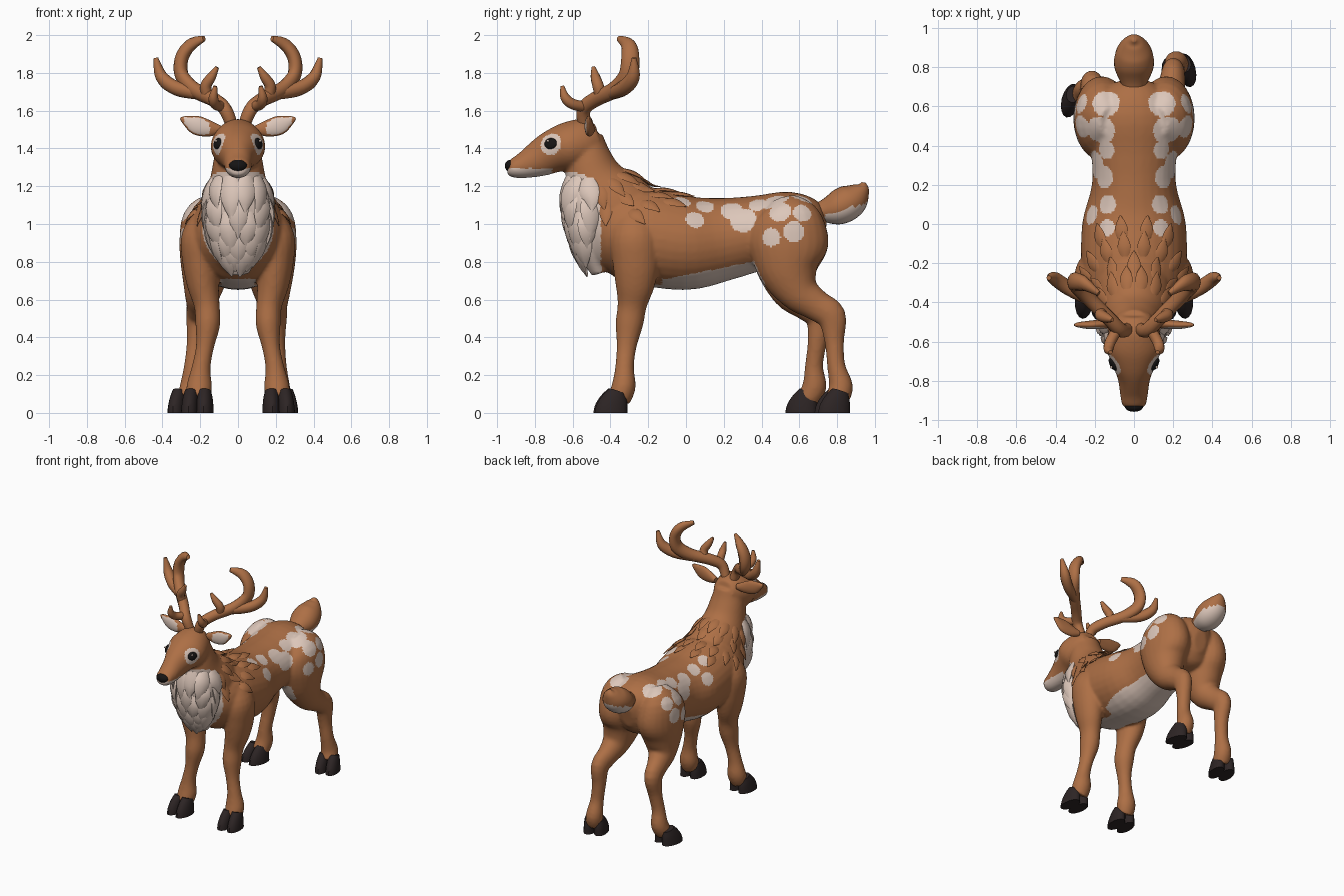
import bpy
import bmesh
from math import sin, cos, pi, radians
from mathutils import Vector, Matrix
from mathutils.bvhtree import BVHTree

cube = bpy.data.objects.get("Cube")
if cube:
    bpy.data.objects.remove(cube, do_unlink=True)


def material(name, rgb):
    mat = bpy.data.materials.new(name)
    mat.use_nodes = True
    mat.diffuse_color = (*rgb, 1)
    shader = mat.node_tree.nodes["Principled BSDF"]
    shader.inputs["Base Color"].default_value = (*rgb, 1)
    shader.inputs["Roughness"].default_value = 0.8
    return mat


BROWN = material("coat_brown", (0.42, 0.16, 0.06))
CREAM = material("fur_cream", (0.72, 0.57, 0.49))
DARK = material("hoof_dark", (0.026, 0.018, 0.018))
BLACK = material("eye_black", (0.008, 0.007, 0.007))


def spline(points, steps):
    """Catmull-Rom through rows of x, y, z, half width, half depth."""
    pts = [Vector(p) for p in points]
    pts = [pts[0]] + pts + [pts[-1]]
    out = []
    for a, b, c, d in zip(pts, pts[1:], pts[2:], pts[3:]):
        for k in range(steps):
            t = k / steps
            out.append((b * 2 + (c - a) * t + (a * 2 - b * 5 + c * 4 - d) * t ** 2
                        + (b * 3 - a - c * 3 + d) * t ** 3) / 2)
    return out + [pts[-1]]


def tube(bm, points, side=(1, 0, 0), sides=16, steps=4):
    """Closed elliptical tube along a smooth path."""
    path = spline(points, steps)
    rings = []
    for i, p in enumerate(path):
        after, before = path[min(i + 1, len(path) - 1)], path[max(i - 1, 0)]
        along = Vector((after - before)[:3]).normalized()
        across = Vector(side)
        across = (across - along * across.dot(along)).normalized()
        up = along.cross(across)
        w, h = max(p[3], 0.003), max(p[4], 0.003)
        angles = [2 * pi * k / sides for k in range(sides)]
        rings.append([bm.verts.new(Vector(p[:3]) + across * w * cos(a) + up * h * sin(a))
                      for a in angles])
    for low, high in zip(rings, rings[1:]):
        for k in range(sides):
            j = (k + 1) % sides
            bm.faces.new((low[k], low[j], high[j], high[k]))
    bm.faces.new(rings[0][::-1])
    bm.faces.new(rings[-1])


def ball(bm, matrix):
    bmesh.ops.create_uvsphere(bm, u_segments=20, v_segments=12, radius=1, matrix=matrix)


def finish(name, bm, mats, rule=None, sharp=60):
    mesh = bpy.data.meshes.new(name)
    bm.to_mesh(mesh)
    bm.free()
    obj = bpy.data.objects.new(name, mesh)
    bpy.context.collection.objects.link(obj)
    paint(mesh, mats, rule, sharp)
    return obj


def paint(mesh, mats, rule, sharp):
    mesh.materials.clear()
    for mat in mats:
        mesh.materials.append(mat)
    for face in mesh.polygons:
        face.use_smooth = True
        face.material_index = int(rule(face.center, face.normal)) if rule else 0
    mesh.set_sharp_from_angle(angle=radians(sharp))


def middle(rows):
    return [(0, *row) for row in rows]


def mirrored(rows, s):
    return [(s * row[0], *row[1:]) for row in rows]


# Body core: torso, neck, chest ruff and head
bm = bmesh.new()
tube(bm, middle([(-.5, .9, .13, .15), (-.4, .93, .22, .23), (-.25, .94, .265, .26),
                 (0, .9, .265, .25), (.2, .92, .215, .22), (.38, .95, .22, .2),
                 (.55, .96, .24, .21), (.68, .94, .16, .17), (.73, .93, .05, .08)]), sides=32)
tube(bm, middle([(-.28, .98, .2, .22), (-.39, 1.1, .19, .21), (-.48, 1.23, .15, .16),
                 (-.52, 1.36, .125, .12), (-.54, 1.46, .1, .1)]), sides=32)
tube(bm, middle([(-.53, 1.27, .1, .08), (-.54, 1.15, .165, .095), (-.53, 1.02, .16, .095),
                 (-.49, .87, .12, .085), (-.45, .74, .06, .05)]), sides=32)
tube(bm, middle([(-.46, 1.45, .08, .08), (-.52, 1.435, .12, .125), (-.62, 1.41, .145, .13),
                 (-.7, 1.385, .118, .115), (-.78, 1.345, .085, .097), (-.86, 1.31, .072, .07),
                 (-.92, 1.295, .062, .05), (-.945, 1.295, .035, .03)]), sides=32)

# Legs, with the right hind leg stepping forward and outward
FRONT_LEG = [(.16, -.27, 1.05, .07, .09), (.19, -.27, .93, .11, .13), (.195, -.265, .8, .1, .125),
             (.185, -.27, .68, .085, .105), (.165, -.285, .57, .068, .078),
             (.16, -.3, .47, .066, .073), (.175, -.315, .35, .048, .053),
             (.195, -.325, .24, .05, .05), (.205, -.33, .14, .068, .064), (.21, -.355, .07, .06, .06)]
HIND_LEG = [(.12, .52, 1.12, .06, .08), (.16, .54, 1.03, .13, .18), (.165, .54, .9, .145, .215),
            (.17, .545, .76, .13, .165), (.18, .6, .64, .098, .11), (.19, .69, .57, .072, .083),
            (.2, .77, .51, .06, .078), (.2, .785, .38, .05, .052), (.21, .795, .25, .048, .048),
            (.215, .82, .14, .06, .064), (.225, .8, .07, .06, .06)]


def stride(rows, s):
    if s > 0:
        return rows
    drop = [max(0, 1 - row[2] / .8) for row in rows]
    return [(-r[0] - .04 * d, r[1] - .17 * d, *r[2:]) for r, d in zip(rows, drop)]


for s in (1, -1):
    tube(bm, mirrored(FRONT_LEG, s), sides=20)
    tube(bm, stride(HIND_LEG, s), sides=24)

# Fuse the body into one smooth skin
body = finish("body", bm, [BROWN])
remesh = body.modifiers.new("fuse", 'REMESH')
remesh.mode = 'VOXEL'
remesh.voxel_size = 0.01
soften = body.modifiers.new("soften", 'SMOOTH')
soften.iterations = 8
bpy.context.view_layer.update()
skin = bpy.data.meshes.new_from_object(body.evaluated_get(bpy.context.evaluated_depsgraph_get()))
body.modifiers.clear()
body.data = skin
skin.name = "body_skin"
surface = BVHTree.FromPolygons([v.co for v in skin.vertices], [p.vertices[:] for p in skin.polygons])

# Painted coat: spots, eye rings, chest, jaw and belly
EYE = Vector((.105, -.715, 1.425))
SPOTS = [(.14, -.02, 1.12, .045), (.14, .1, 1.1, .05), (.23, .05, 1.03, .05),
         (.16, .24, 1.08, .06), (.21, .3, 1.03, .07), (.14, .38, 1.1, .05),
         (.17, .48, 1.12, .075), (.15, .6, 1.1, .07), (.3, .45, .93, .05),
         (.3, .57, .96, .055), (.26, .5, 1.06, .06), (.25, .61, 1.05, .05),
         (*EYE, .06)]
marks = [(surface.find_nearest(Vector(p[:3]))[0], p[3]) for p in SPOTS]


def is_cream(c, n):
    p = Vector((abs(c.x), c.y, c.z))
    if any((p - spot).length < r for spot, r in marks):
        return True
    chest = c.y < -.45 - .6 * max(0, c.z - 1.12) and .66 < c.z < 1.27
    jaw = c.y < -.71 and c.z < 1.295
    belly = (-.46 < c.y < .42 and .6 < c.z < .71 + .2 * max(0, c.y + .1) and n.z < -.3
             and p.x < (.09 if c.y < -.13 else .21))
    return chest or jaw or belly


paint(skin, [BROWN, CREAM], is_cream, 180)


def tuft(bm, seed, flow, length, width, puff):
    """Pointed lock of fur that follows the skin."""
    p, rows, side = Vector(seed), [], None
    flow = Vector(flow).normalized()
    for w, lift in ((.6, -.006), (1, .008), (.75, .016), (.08, .02)):
        p, n = surface.find_nearest(p)[:2]
        side = side or n.cross(flow)
        rows.append((*(p + n * lift * puff), width * w, .013 * w * puff))
        p = p + flow * length / 3
    tube(bm, rows, side, sides=8, steps=3)


# Chest fur in long overlapping rows
bm = bmesh.new()
for row, (z, spread) in enumerate([(1.25, 80), (1.16, 88), (1.06, 85), (.97, 65), (.89, 35)]):
    count = 6 - row % 2 - (row > 3) * 2
    for k in range(count):
        a = radians(spread) * (2 * k / (count - 1) - 1)
        tuft(bm, (.21 * sin(a), -.5 - .17 * cos(a), z), (-.25 * sin(a), .05, -1),
             .23 - .04 * (k % 2), .055, 1.3)
finish("chest_fur", bm, [CREAM])

# Mane fur on the neck and shoulders, lying flat
bm = bmesh.new()
for row, (y, z, w, h, spread) in enumerate([(-.45, 1.21, .16, .16, 95), (-.41, 1.13, .19, .2, 100),
                                            (-.34, 1.05, .22, .22, 75), (-.27, 1.0, .23, .23, 35)]):
    count = 8 - row % 2 - (row > 2) * 3
    for k in range(count):
        a = radians(spread) * (2 * k / (count - 1) - 1)
        seed = (1.1 * w * sin(a), y + .8 * h * cos(a), z + .58 * h * cos(a))
        tuft(bm, seed, (0, .35 + .5 * cos(a), -1 + .6 * cos(a)), .13, .034, .65)
finish("mane_fur", bm, [BROWN])

# Tail, cream underneath
bm = bmesh.new()
tube(bm, middle([(.6, 1.06, .04, .04), (.7, 1.065, .06, .05), (.8, 1.085, .1, .09),
                 (.88, 1.13, .092, .088), (.93, 1.185, .05, .045), (.94, 1.22, .01, .01)]),
     sides=24, steps=6)
finish("tail", bm, [BROWN, CREAM], lambda c, n: c.y > .7 and c.z < 1.05 + .3 * (c.y - .75))

# Nose
bm = bmesh.new()
ball(bm, Matrix.Translation((0, -.93, 1.308)) @ Matrix.Diagonal((.048, .029, .032, 1)))
finish("nose", bm, [BLACK])

# Antler beam and tines
ANTLER = [
    [(.035, -.54, 1.53, .032, .034), (.07, -.54, 1.61, .036, .038), (.13, -.48, 1.66, .037, .04),
     (.23, -.38, 1.71, .038, .043), (.295, -.31, 1.78, .037, .05), (.3, -.295, 1.87, .036, .048),
     (.255, -.305, 1.945, .032, .04), (.18, -.355, 1.982, .013, .016)],
    [(.2, -.4, 1.69, .032, .034), (.33, -.33, 1.72, .036, .04), (.405, -.28, 1.78, .033, .036),
     (.435, -.275, 1.88, .012, .012)],
    [(.08, -.53, 1.62, .028, .028), (.12, -.6, 1.635, .028, .028), (.13, -.64, 1.67, .025, .025),
     (.12, -.655, 1.73, .01, .01)],
    [(.16, -.45, 1.67, .03, .032), (.17, -.465, 1.73, .03, .03), (.14, -.48, 1.78, .025, .025),
     (.11, -.49, 1.83, .01, .01)]]
EAR = [(.09, -.5, 1.5, .02, .02), (.15, -.51, 1.505, .042, .024), (.22, -.515, 1.523, .05, .022),
       (.28, -.515, 1.55, .024, .014), (.305, -.515, 1.56, .005, .005)]


def hoof(name, x, y, turn):
    """Two flat-bottomed toes, turned outward."""
    bm = bmesh.new()
    for toe in (-.04, .04):
        tube(bm, [(toe * .9, .035, .115, .034, .045), (toe * .95, .02, .07, .042, .07),
                  (toe, .003, .015, .046, .086), (toe, 0, -.03, .046, .088)])
    for v in bm.verts:
        v.co.z = max(v.co.z, 0)
    bmesh.ops.transform(bm, verts=bm.verts, matrix=Matrix.Translation((x, y, 0))
                        @ Matrix.Rotation(radians(turn), 4, 'Z'))
    finish(name, bm, [DARK], sharp=40)


for s, label in ((1, "left"), (-1, "right")):
    bm = bmesh.new()
    for branch in ANTLER:
        tube(bm, mirrored(branch, s), sides=12, steps=5)
    finish(label + "_antler", bm, [BROWN])

    # Ear with a cream inner face inside a brown rim
    bm = bmesh.new()
    tube(bm, mirrored(EAR, s), side=(0, 0, 1), sides=32, steps=8)
    finish(label + "_ear", bm, [BROWN, CREAM],
           lambda c, n: n.y < -.84 and .15 < abs(c.x) < .285)

    # Eye with a small highlight
    p, n = surface.find_nearest(Vector((s * EYE.x, EYE.y, EYE.z)))[:2]
    turn = n.to_track_quat('Z', 'Y').to_matrix().to_4x4()
    bm = bmesh.new()
    ball(bm, Matrix.Translation(p) @ turn @ Matrix.Diagonal((.036, .03, .014, 1)))
    finish(label + "_eye", bm, [BLACK])
    bm = bmesh.new()
    ball(bm, Matrix.Translation(p + n * .01 + Vector((0, -.01, .012))) @ Matrix.Scale(.007, 4))
    finish(label + "_eye_highlight", bm, [CREAM])

    hoof(label + "_front_hoof", s * .215, -.4, s * 5)
    hoof(label + "_hind_hoof", .23 if s > 0 else -.285, .775 if s > 0 else .62, s * 14)
